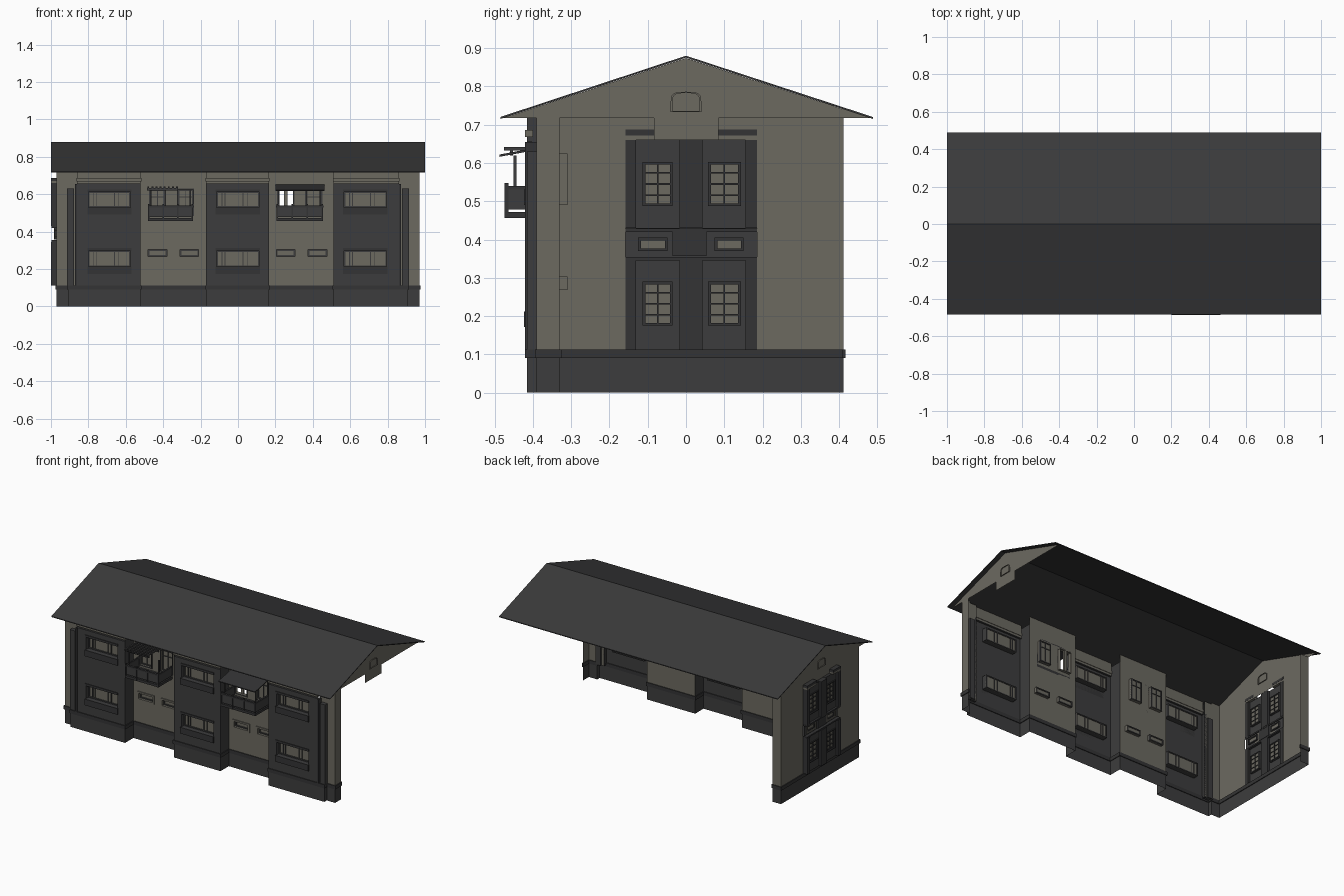
import bpy, bmesh, math

if "Cube" in bpy.data.objects:
    bpy.data.objects.remove(bpy.data.objects["Cube"])

def material(name, rgb):
    m = bpy.data.materials.new(name)
    m.diffuse_color = (*rgb, 1)
    m.use_nodes = True
    m.node_tree.nodes["Principled BSDF"].inputs["Base Color"].default_value = m.diffuse_color
    return m

BEIGE = material("beige render", (0.15, 0.142, 0.118))
DARK = material("dark grey cladding", (0.046, 0.046, 0.047))
ROOF = material("roof grey", (0.042, 0.042, 0.043))
TRIM = material("trim charcoal", (0.034, 0.034, 0.035))

def mesh_object(name, verts, faces, mat):
    me = bpy.data.meshes.new(name)
    me.from_pydata(verts, [], faces)
    me.materials.append(mat)
    ob = bpy.data.objects.new(name, me)
    bpy.context.collection.objects.link(ob)
    return ob

def box(name, x0, x1, y0, y1, z0, z1, mat):
    v = [(x, y, z) for x in (x0, x1) for y in (y0, y1) for z in (z0, z1)]
    f = [(0, 1, 3, 2), (4, 6, 7, 5), (0, 4, 5, 1), (2, 3, 7, 6), (0, 2, 6, 4), (1, 5, 7, 3)]
    return mesh_object(name, v, f, mat)

# local wall frames: u along the wall, v up, d inwards
def front(y):
    return lambda u, v, d=0: (u, y + d, v)

def end(x):
    return lambda u, v, d=0: (x + d, -u, v)

def local_box(name, P, u0, u1, v0, v1, d0, d1, mat):
    a, b = P(u0, v0, d0), P(u1, v1, d1)
    r = [sorted((a[i], b[i])) for i in range(3)]
    return box(name, *r[0], *r[1], *r[2], mat)

def wall(name, P, u0, u1, v0, v1, mat, holes=(), depth=0.02):
    """Sheet wall with rectangular openings and reveals."""
    us = sorted({u0, u1, *[h[i] for h in holes for i in (0, 1)]})
    vs = sorted({v0, v1, *[h[i] for h in holes for i in (2, 3)]})
    V, F = [], []
    def quad(*pts):
        F.append(tuple(range(len(V), len(V) + 4)))
        V.extend(pts)
    for a, b in zip(us, us[1:]):
        for c, e in zip(vs, vs[1:]):
            m, n = (a + b) / 2, (c + e) / 2
            if not any(h[0] < m < h[1] and h[2] < n < h[3] for h in holes):
                quad(P(a, c), P(b, c), P(b, e), P(a, e))
    for a, b, c, e in holes:
        ring = [(a, c), (b, c), (b, e), (a, e)]
        for p, q in zip(ring, ring[1:] + ring[:1]):
            quad(P(*p), P(*p, depth), P(*q, depth), P(*q))
    return mesh_object(name, V, F, mat)

def window(name, P, h, bars_u, bars_v, depth=0.02, bar=0.004, frame=0.007, mat=DARK):
    """Recessed pane with frame and glazing bars."""
    a, b, c, e = h
    local_box(name + "_pane", P, a, b, c, e, depth, depth + 0.002, BEIGE)
    d0, d1 = depth - 0.006, depth + 0.006
    for u in (a, b - frame):
        local_box(name + "_stile", P, u, u + frame, c, e, d0, d1, mat)
    for v in (c, e - frame):
        local_box(name + "_rail", P, a, b, v, v + frame, d0, d1, mat)
    for t in bars_u:
        u = a + (b - a) * t
        local_box(name + "_bar", P, u - bar / 2, u + bar / 2, c, e, d0, d1, mat)
    for t in bars_v:
        v = c + (e - c) * t
        local_box(name + "_bar", P, a, b, v - bar / 2, v + bar / 2, d0, d1, mat)

def surround(name, P, h, w, mat, out=0.006):
    a, b, c, e = h
    local_box(name, P, a - w, b + w, e, e + w, -out, 0, mat)
    local_box(name, P, a - w, b + w, c - w, c, -out, 0, mat)
    local_box(name, P, a - w, a, c, e, -out, 0, mat)
    local_box(name, P, b, b + w, c, e, -out, 0, mat)

YB, YP, YR = -0.415, -0.39, -0.33      # bay, corner pier, recess planes
EAVE, RIDGE, BASE = 0.717, 0.88, 0.1

# plinth follows the stepped plan
plan = [(-.91, .412), (-.97, .412), (-.97, YP), (-.91, YP), (-.91, YB), (-.52, YB), (-.52, YR),
        (-.17, YR), (-.17, YB), (.165, YB), (.165, YR), (.51, YR), (.51, YB), (.91, YB),
        (.91, YP), (.97, YP), (.97, YR)]
n = len(plan)
mesh_object("plinth", [(x, y, z) for z in (0, BASE) for x, y in plan],
            [(i, i + 1, n + i + 1, n + i) for i in range(n - 1)], DARK)
for (xa, ya), (xb, yb) in zip(plan, plan[1:]):
    o = 0.005
    box("plinth_ledge", min(xa, xb) - o, max(xa, xb) + o, min(ya, yb) - o, max(ya, yb) + o, 0.09, 0.113, TRIM)

# projecting dark bays with two strip windows each
P = front(YB)
for x0, x1, w0, w1 in ((-.86, -.52, -.80, -.575), (-.17, .165, -.115, .113), (.51, .86, .567, .795)):
    holes = [(w0, w1, .53, .612), (w0, w1, .212, .297)]
    wall("bay_wall", P, x0, x1, BASE, .657, DARK, holes, 0.03)
    for h in holes:
        window("bay_window", P, h, (.13, .2, .62, .72), (), 0.03)
        local_box("window_sill_panel", P, w0 - .005, w1 + .005, h[2] - .04, h[2], -.008, 0, TRIM)
        local_box("window_head", P, w0 - .005, w1 + .005, h[3], h[3] + .014, -.004, 0, TRIM)
    wall("bay_frieze", front(YB + .012), x0, x1, .657, EAVE + .02, BEIGE)
    box("bay_cornice", x0 - .003, x1 + .003, YB - .005, YB + .015, .668, .686, BEIGE)
    box("bay_top", x0, x1, YB, YB + .012, .652, .657, DARK)

# bay return walls
for x in (-.52, -.17, .165, .51):
    mesh_object("bay_return", [(x, YB, BASE), (x, YR, BASE), (x, YR, EAVE), (x, YB, EAVE)], [(0, 1, 2, 3)], DARK)

# corner piers and dark pilasters
for s in (-1, 1):
    a, b = sorted((s * .97, s * .91))
    wall("corner_pier", front(YP), a, b, BASE, EAVE + .03, BEIGE)
    a, b = sorted((s * .915, s * .878))
    box("corner_pilaster", a, b, YB, YP + .01, BASE, .63, DARK)
    a, b = sorted((s * .91, s * .86))
    wall("pilaster_back", front(YP), a, b, BASE, EAVE + .02, BEIGE)
    a, b = sorted((s * .872, s * .86))
    box("bay_edge_strip", a, b, YB - .005, YP, BASE, .655, TRIM)
mesh_object("right_pier_return", [(.97, YP, BASE), (.97, YR, BASE), (.97, YR, EAVE), (.97, YP, EAVE)], [(0, 1, 2, 3)], BEIGE)
wall("back_corner_return", front(.412), -.97, -.91, BASE, EAVE, BEIGE)

# recessed beige walls: small lower windows, upper openings
P = front(YR)
for x0, x1 in ((-.52, -.17), (.165, .51)):
    small = [(x0 + .04, x0 + .14, .268, .303), (x0 + .21, x0 + .31, .268, .303)]
    tall = [(x0 + .05, x0 + .13, .49, .625), (x0 + .2, x0 + .28, .49, .625)]
    wall("recess_wall", P, x0, x1, BASE, EAVE + .05, BEIGE, small + tall, 0.02)
    for h in small:
        window("small_window", P, h, (), (), 0.015)
        surround("small_window_surround", P, h, .011, BEIGE)
    for i, h in enumerate(tall):
        if x0 > 0 and i == 0:
            local_box("open_door_post", P, h[0] + .03, h[0] + .05, h[2], h[3], .01, .02, BEIGE)
        else:
            window("balcony_window", P, h, (.5,), (.7,), 0.015)
        surround("balcony_window_surround", P, h, .006, DARK)

# balconies
for name, x0, x1 in (("left", -.48, -.24), ("right", .205, .455)):
    box(name + "_balcony_slab", x0, x1, -.472, YR, .456, .472, TRIM)
    box(name + "_balcony_front", x0 + .004, x1 - .004, -.469, -.463, .478, .53, DARK)
    box(name + "_balcony_rail", x0, x1, -.474, -.46, .53, .54, TRIM)
    for x in (x0, x1 - .008):
        box(name + "_balcony_side", x, x + .006, -.468, YR, .478, .53, DARK)
        box(name + "_balcony_side_rail", x - .001, x + .009, -.472, YR, .53, .54, TRIM)
    for i in range(4):
        x = x0 + (x1 - x0 - .008) * i / 3
        box(name + "_balcony_post", x, x + .008, -.474, -.463, .456, .548, TRIM)
    for i in (0, 1):
        x = x0 + .01 + (x1 - x0 - .028) * i
        box(name + "_balcony_upright", x, x + .007, -.45, -.443, .54, .62, DARK)

# right awning: thin sloping sheet with front lip
mesh_object("right_awning", [(.2, -.487, .616), (.463, -.487, .616), (.463, YR, .645), (.2, YR, .645),
                             (.2, -.487, .622), (.463, -.487, .622), (.463, YR, .651), (.2, YR, .651)],
            [(0, 3, 2, 1), (4, 5, 6, 7), (0, 1, 5, 4), (1, 2, 6, 5), (2, 3, 7, 6), (3, 0, 4, 7)], TRIM)
# left pergola: slats on two bearers
for i in range(8):
    x = -.485 + i * .022
    box("pergola_slat", x, x + .01, -.475, YR, .632, .642, DARK)
for y in (-.46, -.36):
    box("pergola_bearer", -.487, -.32, y, y + .008, .62, .632, DARK)

# left end wall around the door bay
wall("left_end_wall", end(-.97), -.412, .39, BASE, EAVE, BEIGE, [(-.185, .158, .113, .66)], 0.001)

# end bay: panels, windows and columns (u is -y)
P = end(-.985)
for v0, v1, w0, w1 in ((.113, .345, .175, .29), (.43, .66, .487, .603)):
    holes = [(-.143, -.058, w0, w1), (.035, .113, w0, w1)]
    wall("end_bay_panel", P, -.185, .158, v0, v1, DARK, holes, 0.012)
    for h in holes:
        window("end_window", P, h, (.5,), (.25, .5, .75), 0.008, mat=TRIM)
        surround("end_window_surround", P, h, .006, TRIM)
    for a, b in ((.13, .158), (-.014, .017), (-.043, -.014), (-.185, -.155)):
        local_box("end_bay_column", P, a, b, v0, v1, -.015, .015, TRIM)
P = end(-.975)
holes = [(-.15, -.075, .37, .405), (.048, .125, .37, .405)]
wall("end_band", P, -.185, .158, .345, .43, DARK, holes, 0.006)
for h in holes:
    window("end_band_window", P, h, (), (), 0.004, mat=TRIM)
    surround("end_band_surround", P, h, .01, BEIGE)
local_box("end_band_centre", P, -.053, .035, .357, .42, -.008, .004, TRIM)
for v in (.345, .42):
    local_box("end_band_rail", P, -.185, .158, v, v + .009, -.022, .005, TRIM)
for a, b in ((.083, .158), (-.185, -.085)):
    local_box("end_bay_cap_lower", P, a, b, .66, .671, -.025, .005, BEIGE)
    local_box("end_bay_cap", P, a, b, .671, .687, -.025, .006, TRIM)

# gables with the central drop panel and arched vent frame
arch = [(-.04, .733), (.04, .733)] + [(.04 * math.copysign(abs(math.cos(t)) ** .6, math.cos(t)),
        .76 + .026 * math.sin(t) ** .6) for t in [math.pi * k / 10 for k in range(11)] if math.sin(t) >= 0]
for x in (-.97, .97):
    mesh_object("gable", [(x, -.478, EAVE), (x, .482, EAVE), (x, 0, RIDGE - .006),
                          (x, -.083, EAVE), (x, .085, EAVE), (x, .085, .66), (x, -.083, .66)],
                [(0, 3, 4, 1, 2), (3, 6, 5, 4)], BEIGE)
    m = len(arch)
    V = [(x + dx, y * k, .757 + (z - .757) * k) for dx in (-.005, .005) for k in (1, .88) for y, z in arch]
    F = []
    for i in range(m):
        j = (i + 1) % m
        F += [(i, j, m + j, m + i), (2*m + i, 3*m + i, 3*m + j, 2*m + j),
              (i, 2*m + i, 2*m + j, j), (m + i, m + j, 3*m + j, 3*m + i)]
    mesh_object("gable_vent_frame", V, F, BEIGE)

# thin gabled roof
prof = [(-.485, EAVE - .002), (0, RIDGE - .005), (.488, EAVE - .002), (.488, EAVE + .003), (0, RIDGE), (-.485, EAVE + .003)]
mesh_object("roof", [(x, y, z) for x in (-1, 1) for y, z in prof],
            [(i, (i + 1) % 6, (i + 1) % 6 + 6, i + 6) for i in range(6)] +
            [(0, 5, 4, 1), (1, 4, 3, 2), (6, 7, 10, 11), (7, 8, 9, 10)], ROOF)

# consistent normals on closed parts
for ob in bpy.data.objects:
    bm = bmesh.new()
    bm.from_mesh(ob.data)
    if all(e.is_manifold for e in bm.edges):
        bmesh.ops.recalc_face_normals(bm, faces=bm.faces)
        bm.to_mesh(ob.data)
    bm.free()
